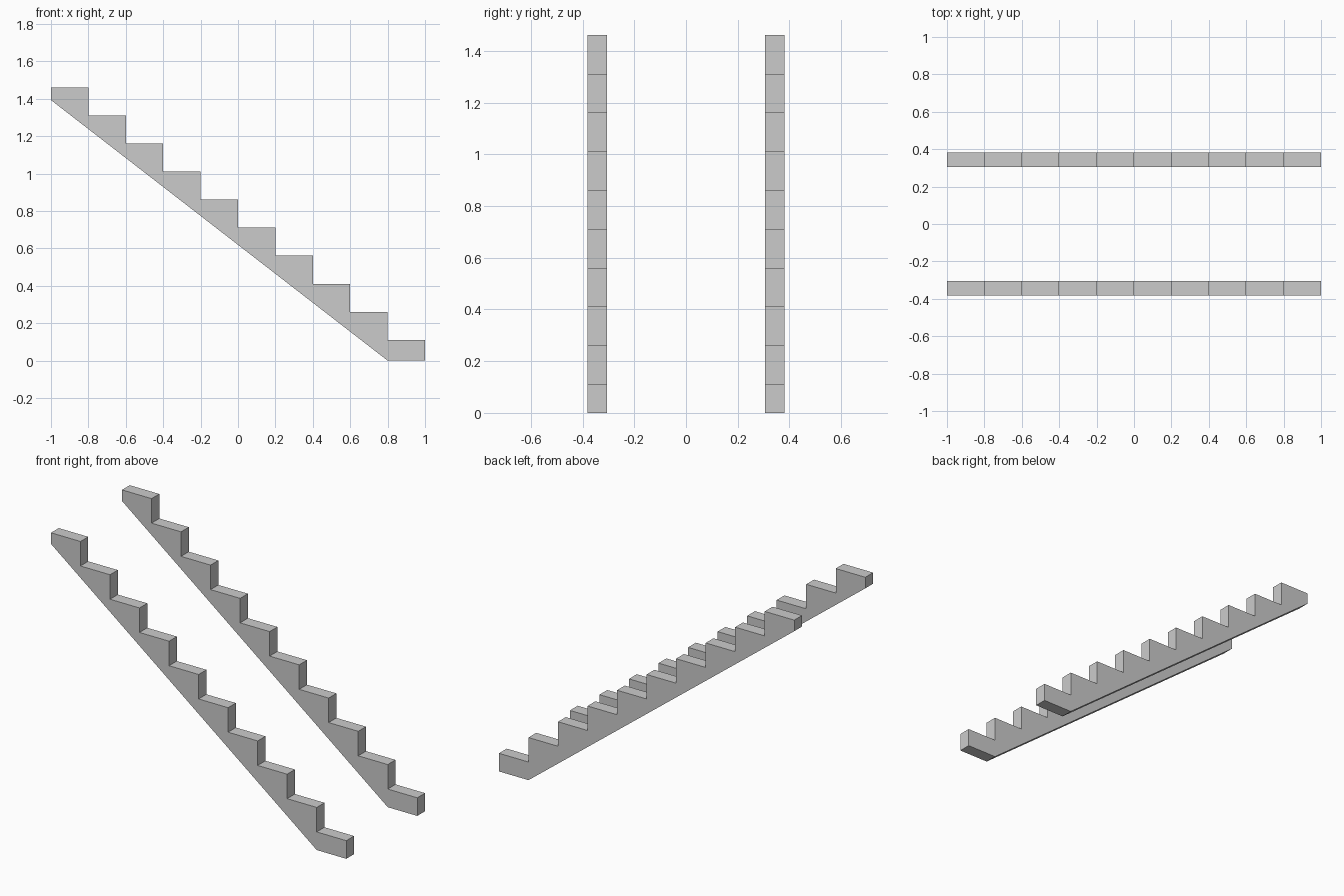
import bpy
import bmesh

if "Cube" in bpy.data.objects:
    bpy.data.objects.remove(bpy.data.objects["Cube"])

STEPS, RUN, RISE, FIRST = 10, 0.2, 0.15, 0.111
INNER, OUTER = 0.306, 0.381


def stringer_profile():
    # Sloped underside, flat foot, then the sawtooth of steps climbing to -x
    pts = [(-1.0, 1.393), (0.8, 0.0), (1.0, 0.0)]
    for i in range(STEPS):
        z = FIRST + i * RISE
        pts += [(1.0 - i * RUN, z), (1.0 - (i + 1) * RUN, z)]
    return pts


def make_stringer(name, y0, y1):
    bm = bmesh.new()
    face = bm.faces.new([bm.verts.new((x, y0, z)) for x, z in stringer_profile()])
    ext = bmesh.ops.extrude_face_region(bm, geom=[face], use_keep_orig=True)
    moved = [g for g in ext["geom"] if isinstance(g, bmesh.types.BMVert)]
    bmesh.ops.translate(bm, verts=moved, vec=(0, y1 - y0, 0))
    bmesh.ops.recalc_face_normals(bm, faces=bm.faces[:])
    mesh = bpy.data.meshes.new(name)
    bm.to_mesh(mesh)
    bm.free()
    obj = bpy.data.objects.new(name, mesh)
    bpy.context.collection.objects.link(obj)
    return obj


# Pair of stair stringers
make_stringer("front_stair_stringer", -OUTER, -INNER)
make_stringer("back_stair_stringer", INNER, OUTER)
